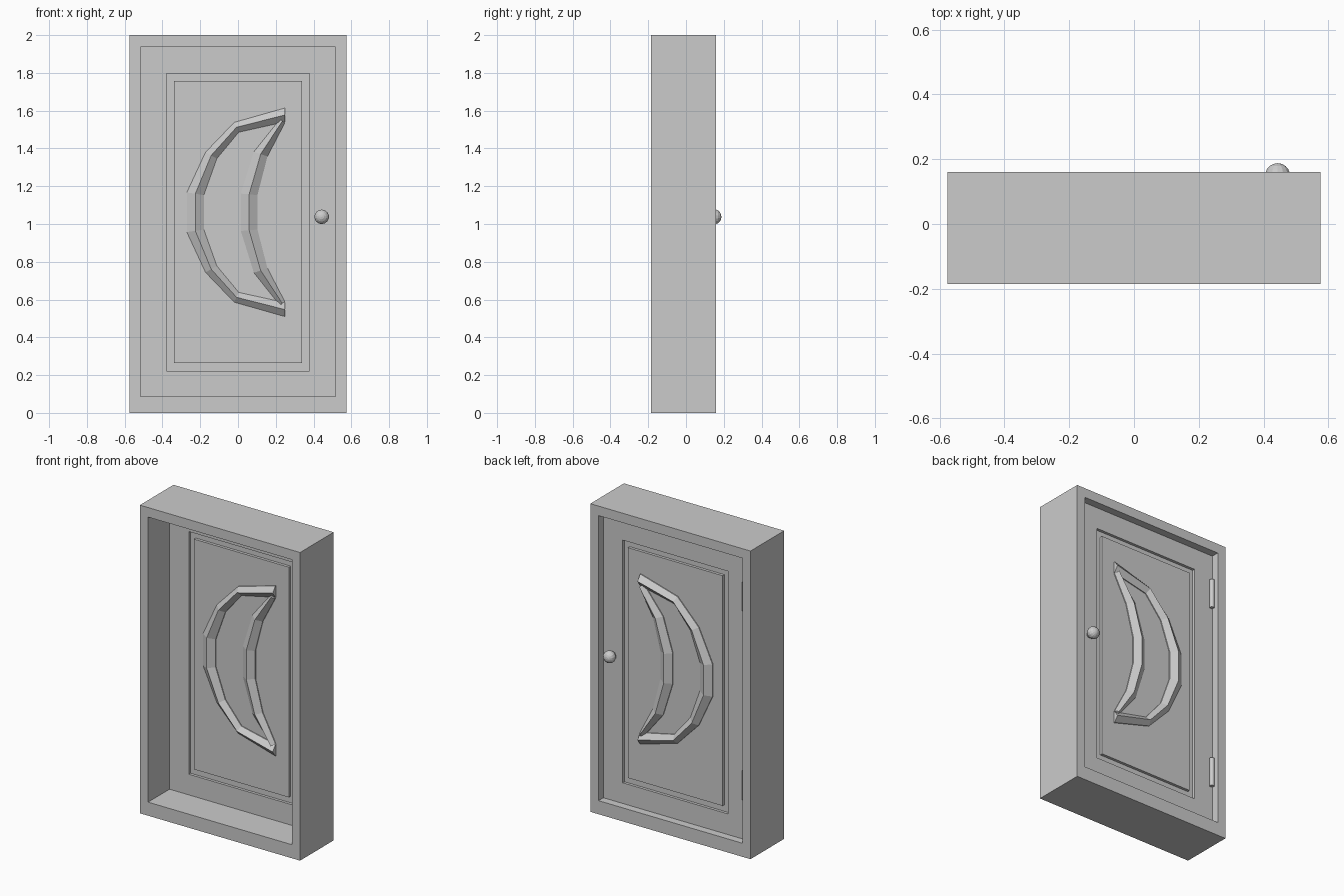
import bpy, bmesh, math
from mathutils import Vector, Matrix

if "Cube" in bpy.data.objects:
    bpy.data.objects.remove(bpy.data.objects["Cube"])

DOOR_Y = 0.0725      # middle plane of the door slab
HALF = 0.0375        # half door thickness


def finish(name, bm):
    bmesh.ops.recalc_face_normals(bm, faces=bm.faces)
    me = bpy.data.meshes.new(name)
    bm.to_mesh(me)
    bm.free()
    ob = bpy.data.objects.new(name, me)
    bpy.context.collection.objects.link(ob)
    return ob


def bridge(name, rings, loop=False):
    """Skin a list of point rings; close into a loop or cap both ends."""
    bm = bmesh.new()
    vs = [[bm.verts.new(p) for p in r] for r in rings]
    pairs = list(zip(vs, vs[1:])) + ([(vs[-1], vs[0])] if loop else [])
    for a, b in pairs:
        n = len(a)
        for i in range(n):
            j = (i + 1) % n
            bm.faces.new((a[i], a[j], b[j], b[i]))
    if not loop:
        bm.faces.new(vs[0])
        bm.faces.new(vs[-1])
    return finish(name, bm)


def rect(hx, z0, z1, y):
    return [(-hx, y, z0), (hx, y, z0), (hx, y, z1), (-hx, y, z1)]


# Deep box frame around the door
outer, inner = (0.575, 0, 2), (0.516, 0.088, 1.938)
bridge("door_frame", [rect(*outer, -0.185), rect(*outer, 0.16),
                      rect(*inner, 0.16), rect(*inner, -0.185)], loop=True)

# Door slab with a rectangular groove on both faces
edge, groove, panel = inner, (0.378, 0.222, 1.797), (0.34, 0.264, 1.758)
steps = [(panel, HALF), (panel, HALF - 0.018), (groove, HALF - 0.018),
         (groove, HALF), (edge, HALF)]
bridge("door_slab", [rect(*r, DOOR_Y - d) for r, d in steps] +
       [rect(*r, DOOR_Y + d) for r, d in reversed(steps)])


def moulding(name, half_path, mid_z):
    """Ridged strip from (x, z, sideways x, sideways z), mirrored about mid_z."""
    path = half_path + [(x, 2 * mid_z - z, sx, -sz)
                        for x, z, sx, sz in reversed(half_path)]
    low, high = HALF + 0.006, HALF + 0.034
    rings = []
    for x, z, sx, sz in path:
        rings.append([(x + k * sx, DOOR_Y + d, z + k * sz) for k, d in
                      ((-1, -low), (0, -high), (1, -low),
                       (1, low), (0, high), (-1, low))])
    bridge(name, rings)


# Crescent moulding: long outer arc and shallower inner arc
moulding("crescent_outer_arc", [
    (0.248, 1.577, 0, 0.037), (-0.008, 1.512, -0.012, 0.026),
    (-0.142, 1.363, -0.03, 0.017), (-0.226, 1.16, -0.045, 0.007)], 1.062)
moulding("crescent_inner_arc", [
    (0.235, 1.545, -0.013, 0.01), (0.12, 1.37, -0.036, 0.012),
    (0.059, 1.157, -0.044, 0.004)], 1.062)

# Knob with neck on each side
for label, s in (("front", -1), ("back", 1)):
    y = DOOR_Y + s * 0.079
    bm = bmesh.new()
    bmesh.ops.create_uvsphere(bm, u_segments=14, v_segments=9, radius=1,
        matrix=Matrix.Translation((0.443, y, 1.038)) @
        Matrix.Rotation(math.pi / 2, 4, 'X') @ Matrix.Diagonal((0.039, 0.039, 0.036, 1)))
    bmesh.ops.create_cone(bm, cap_ends=True, segments=12, radius1=0.016, radius2=0.016,
        depth=0.06, matrix=Matrix.Translation((0.443, DOOR_Y + s * 0.055, 1.038)) @
        Matrix.Rotation(math.pi / 2, 4, 'X'))
    finish(label + "_knob", bm)

# Hinge barrels on the jamb opposite the knob
for label, z in (("upper", 1.67), ("lower", 0.445)):
    bm = bmesh.new()
    bmesh.ops.create_cone(bm, cap_ends=True, segments=12, radius1=0.016, radius2=0.016,
        depth=0.19, matrix=Matrix.Translation((-0.506, 0.118, z)))
    finish(label + "_hinge", bm)
